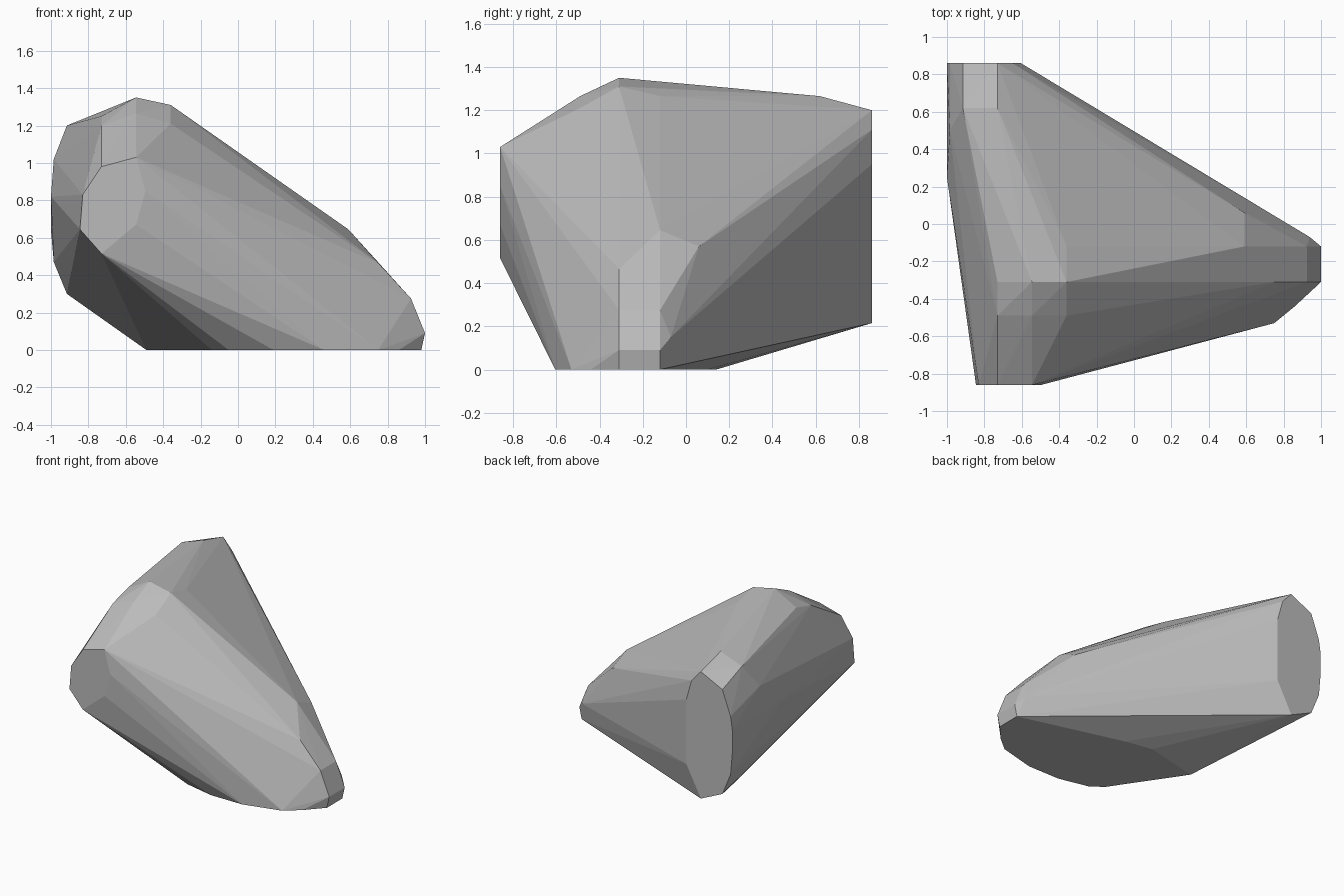
import bpy, bmesh

grey = bpy.data.materials.new("stone_grey")
grey.diffuse_color = (0.5, 0.5, 0.5, 1.0)

# Flat front facet outline (x, z) at y = -0.86
front = [(-0.545, 1.03), (-0.73, 0.98), (-0.83, 0.83), (-0.845, 0.645),
         (-0.73, 0.515), (-0.545, 0.67), (-0.495, 0.85)]

# Flat back facet outline (x, z) at y = 0.86
back = [(-0.73, 1.2), (-0.915, 1.11), (-0.985, 0.92), (-1.0, 0.82), (-1.0, 0.64),
        (-0.985, 0.47), (-0.915, 0.3), (-0.73, 0.215), (-0.605, 0.45),
        (-0.605, 0.95), (-0.65, 1.11)]

# Flat base outline (x, y) at z = 0
base = [(0.98, -0.12), (0.98, -0.31), (0.86, -0.44), (0.75, -0.53), (0.46, -0.605),
        (0.19, -0.605), (-0.05, -0.55), (-0.14, -0.48), (-0.49, 0.04),
        (-0.05, 0.14), (0.17, 0.1)]

# Rounded crown along the top
crown = [(-0.545, -0.31, 1.35), (-0.36, -0.31, 1.31), (-0.73, -0.31, 1.25),
         (-0.545, -0.49, 1.265), (-0.73, -0.49, 1.2), (-0.36, -0.49, 1.21),
         (-0.36, -0.12, 1.265), (-0.73, 0.62, 1.265), (-0.915, 0.62, 1.2),
         (-0.985, 0.5, 1.02), (-1.0, 0.25, 0.82)]

# Blunt right-hand nose: profile (x, z) swept between two y positions
nose = [(0.75, 0.465), (0.925, 0.275), (1.0, 0.09)]
shoulder = [(0.59, -0.12, 0.645), (0.48, 0.06, 0.64), (0.59, 0.06, 0.57),
            (0.94, -0.07, 0.15), (0.75, -0.49, 0.09)]

points = [(x, -0.86, z) for x, z in front]
points += [(x, 0.86, z) for x, z in back]
points += [(x, y, 0) for x, y in base]
points += [(x, y, z) for x, z in nose for y in (-0.31, -0.12)]
points += crown + shoulder

# Wrap all facets in one faceted convex body
bm = bmesh.new()
for p in points:
    bm.verts.new(p)
hull = bmesh.ops.convex_hull(bm, input=bm.verts[:])
loose = [v for v in bm.verts if not v.link_faces]
bmesh.ops.delete(bm, geom=loose, context='VERTS')
bmesh.ops.dissolve_limit(bm, angle_limit=0.01, verts=bm.verts[:], edges=bm.edges[:])
bmesh.ops.recalc_face_normals(bm, faces=bm.faces[:])

mesh = bpy.data.meshes.new("faceted_rock")
bm.to_mesh(mesh)
bm.free()
mesh.materials.append(grey)
rock = bpy.data.objects.new("faceted_rock", mesh)
bpy.context.collection.objects.link(rock)
